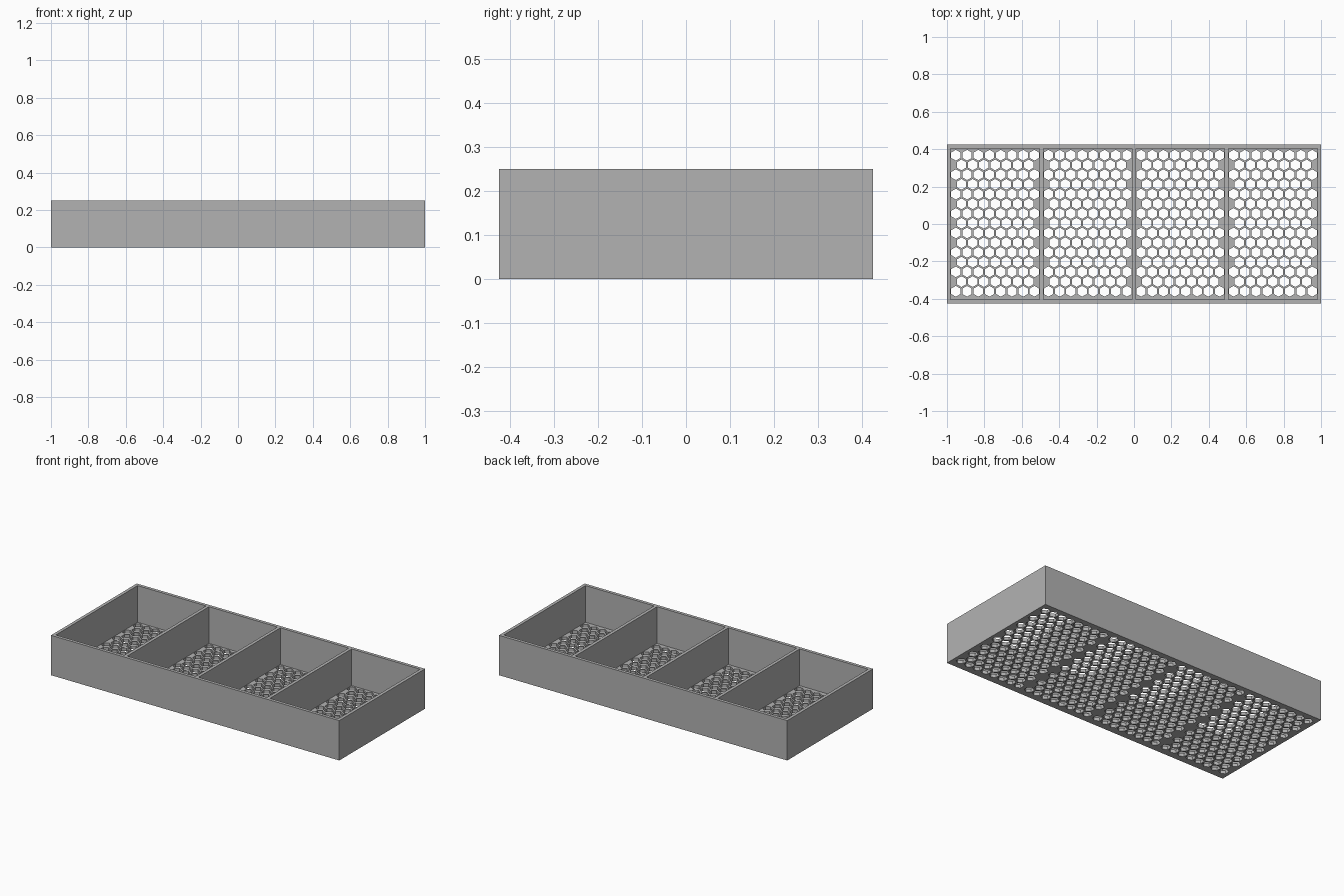
import bpy, bmesh, math
from mathutils import Matrix, Vector

if "Cube" in bpy.data.objects:
    bpy.data.objects.remove(bpy.data.objects["Cube"])

L, W, H = 2.0, 0.85, 0.25       # overall size
T, FLOOR = 0.02, 0.02           # wall and floor thickness
CELLS = 4
CELL_W = (L - T * (CELLS + 1)) / CELLS
PITCH = 0.06                    # honeycomb spacing
ROW = PITCH * math.sqrt(3) / 2
HOLE_R = 0.05 / math.sqrt(3)    # hole 0.05 across flats
ROWS = 15

grey = bpy.data.materials.new("mid grey")
grey.diffuse_color = (0.45, 0.45, 0.45, 1)
grey.use_nodes = True
grey.node_tree.nodes["Principled BSDF"].inputs["Base Color"].default_value = grey.diffuse_color


def add_box(bm, x0, x1, y0, y1, z0, z1):
    size = Vector((x1 - x0, y1 - y0, z1 - z0))
    mid = Vector((x0 + x1, y0 + y1, z0 + z1)) / 2
    bmesh.ops.create_cube(bm, size=1.0,
                          matrix=Matrix.Translation(mid) @ Matrix.Diagonal(size).to_4x4())


def add_hex(bm, x, y, z0, z1):
    m = Matrix.Translation((x, y, (z0 + z1) / 2)) @ Matrix.Rotation(math.pi / 6, 4, 'Z')
    # first vertex is turned so a point faces +y
    res = bmesh.ops.create_cone(bm, cap_ends=True, segments=6, radius1=HOLE_R,
                                radius2=HOLE_R, depth=z1 - z0)
    vs = res["verts"]
    if not any(abs(v.co.x) < 1e-5 for v in vs):
        bmesh.ops.transform(bm, verts=vs, matrix=m)
    else:
        bmesh.ops.translate(bm, verts=vs, vec=m.translation)


def make_object(name, bm):
    me = bpy.data.meshes.new(name)
    bmesh.ops.recalc_face_normals(bm, faces=bm.faces)
    bm.to_mesh(me)
    bm.free()
    me.materials.append(grey)
    ob = bpy.data.objects.new(name, me)
    bpy.context.collection.objects.link(ob)
    return ob


def cut(target, cutter):
    mod = target.modifiers.new("cut", 'BOOLEAN')
    mod.operation = 'DIFFERENCE'
    mod.solver = 'EXACT'
    mod.object = cutter
    cutter.hide_render = True
    bpy.context.view_layer.objects.active = target
    bpy.ops.object.modifier_apply(modifier=mod.name)
    bpy.data.objects.remove(cutter)


# solid tray block
bm = bmesh.new()
add_box(bm, -L / 2, L / 2, -W / 2, W / 2, 0, H)
tray = make_object("divided_tray", bm)

# compartments and honeycomb drain holes
pockets, holes = bmesh.new(), bmesh.new()
for c in range(CELLS):
    x0 = -L / 2 + T + c * (CELL_W + T)
    add_box(pockets, x0, x0 + CELL_W, -W / 2 + T, W / 2 - T, FLOOR, H + 0.1)
    cx = x0 + CELL_W / 2
    for r in range(ROWS):
        n = 8 - r % 2
        for i in range(n):
            add_hex(holes, cx + (i - (n - 1) / 2) * PITCH,
                    (r - (ROWS - 1) / 2) * ROW + 0.004, -0.03, FLOOR + 0.03)
cut(tray, make_object("pocket_cutter", pockets))
cut(tray, make_object("hole_cutter", holes))
